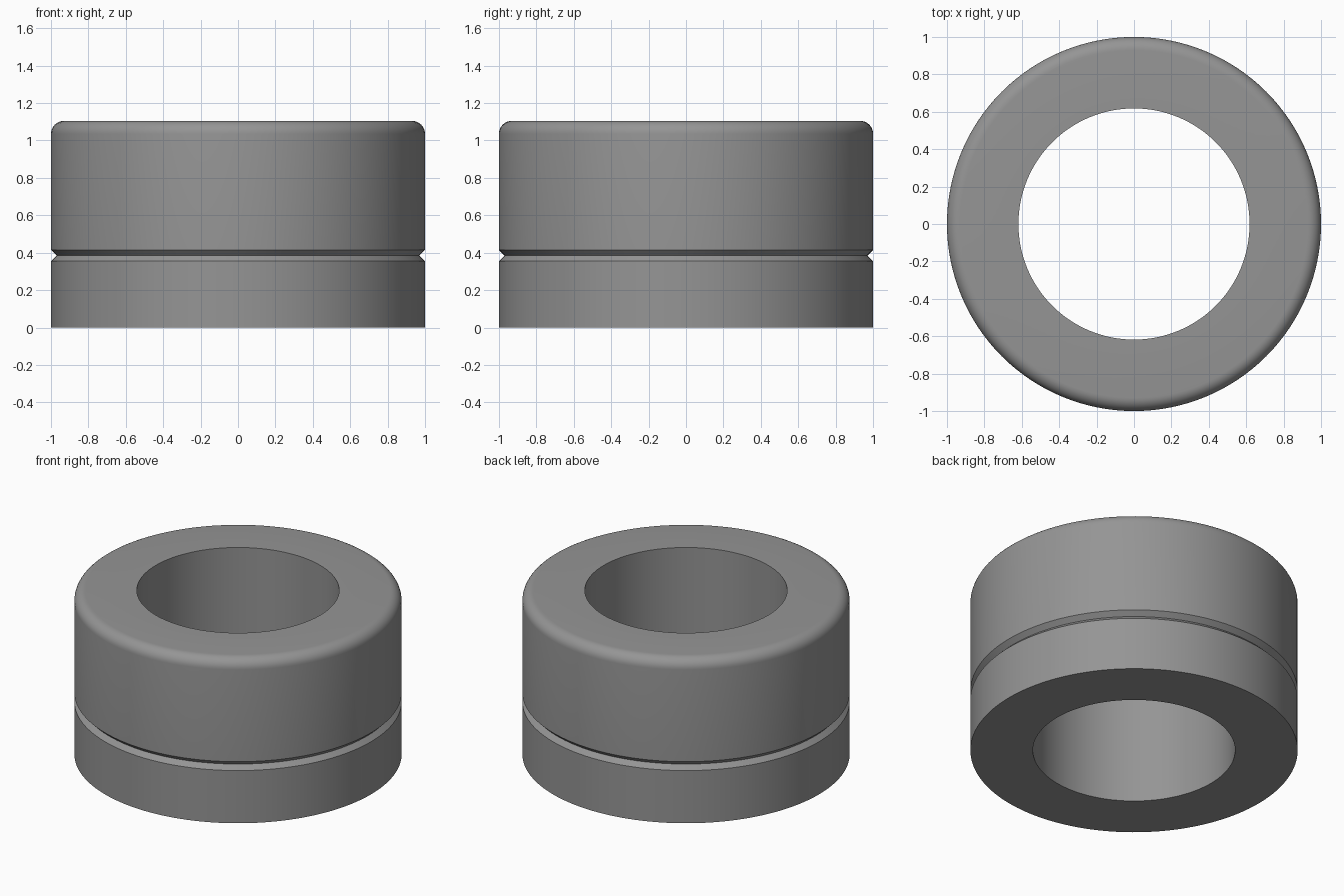
import bpy, bmesh, math

if "Cube" in bpy.data.objects:
    bpy.data.objects.remove(bpy.data.objects["Cube"])

R_OUT, R_IN, HEIGHT, FILLET = 1.0, 0.618, 1.105, 0.07
SEGMENTS = 128

grey = bpy.data.materials.new("mid grey")
grey.diffuse_color = (0.3, 0.3, 0.3, 1)
grey.use_nodes = True
grey.node_tree.nodes["Principled BSDF"].inputs["Base Color"].default_value = grey.diffuse_color

# Cross-section as (radius, z): bore, base, V-groove, then rounded top edge
profile = [(R_IN, HEIGHT), (R_IN, 0), (R_OUT, 0),
           (R_OUT, 0.355), (R_OUT - 0.03, 0.385), (R_OUT, 0.415)]
for i in range(9):
    a = math.radians(90 * i / 8)
    profile.append((R_OUT - FILLET + FILLET * math.cos(a),
                    HEIGHT - FILLET + FILLET * math.sin(a)))

# Revolve the closed cross-section into a ring
bm = bmesh.new()
rings = []
for s in range(SEGMENTS):
    t = 2 * math.pi * s / SEGMENTS
    rings.append([bm.verts.new((r * math.cos(t), r * math.sin(t), z))
                  for r, z in profile])
n = len(profile)
for s in range(SEGMENTS):
    a, b = rings[s], rings[(s + 1) % SEGMENTS]
    for i in range(n):
        j = (i + 1) % n
        bm.faces.new((a[i], b[i], b[j], a[j]))
bmesh.ops.recalc_face_normals(bm, faces=bm.faces[:])

mesh = bpy.data.meshes.new("grooved_bushing")
bm.to_mesh(mesh)
bm.free()
mesh.materials.append(grey)
bushing = bpy.data.objects.new("grooved_bushing", mesh)
bpy.context.collection.objects.link(bushing)

# Smooth the round surfaces, keep rims and groove crisp
bpy.context.view_layer.objects.active = bushing
bushing.select_set(True)
bpy.ops.object.shade_smooth_by_angle(angle=math.radians(30))
